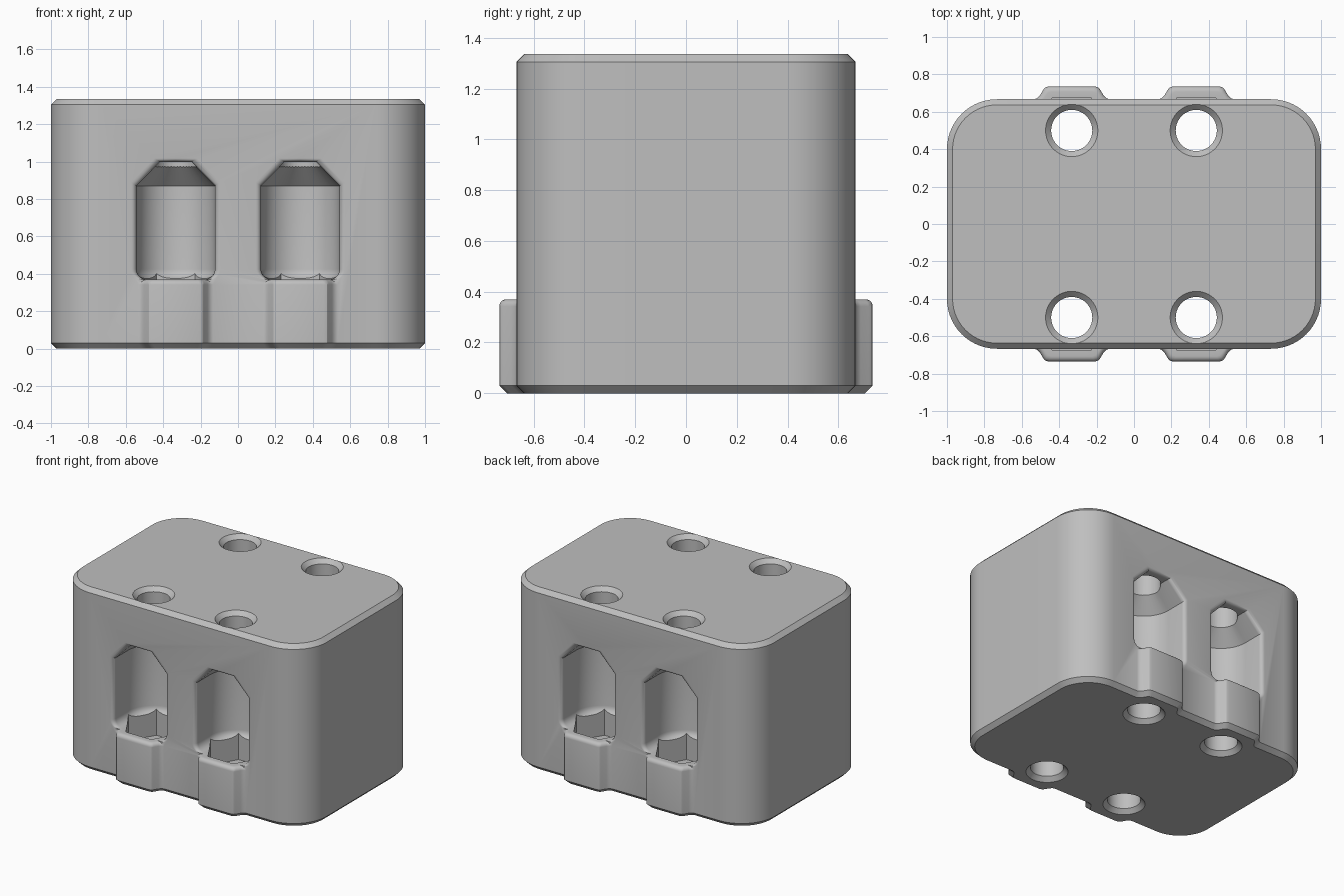
import bpy, bmesh
from math import sin, cos, pi, radians

if "Cube" in bpy.data.objects:
    bpy.data.objects.remove(bpy.data.objects["Cube"])

# Main dimensions
HALF_X, HALF_Y, HEIGHT = 1.0, 0.667, 1.335
CORNER, CHAMFER = 0.267, 0.03
HOLE_X, HOLE_Y, HOLE_R = 0.333, 0.5, 0.11
FLOOR, POCKET_R, LIP = 0.37, 0.21, 0.028

grey = bpy.data.materials.new("plain grey")
grey.use_nodes = True
colour = (0.52, 0.52, 0.52, 1)
grey.diffuse_color = colour
grey.node_tree.nodes["Principled BSDF"].inputs["Base Color"].default_value = colour


def make_object(name, bm):
    bmesh.ops.remove_doubles(bm, verts=bm.verts, dist=1e-5)
    bmesh.ops.recalc_face_normals(bm, faces=bm.faces)
    mesh = bpy.data.meshes.new(name)
    bm.to_mesh(mesh)
    bm.free()
    obj = bpy.data.objects.new(name, mesh)
    bpy.context.collection.objects.link(obj)
    mesh.materials.append(grey)
    return obj


def loft(name, rings):
    """Closed solid through a stack of point rings."""
    bm = bmesh.new()
    loops = [[bm.verts.new(p) for p in ring] for ring in rings]
    n = len(loops[0])
    for a, b in zip(loops, loops[1:]):
        for i in range(n):
            j = (i + 1) % n
            bm.faces.new((a[i], a[j], b[j], b[i]))
    bm.faces.new(loops[0])
    bm.faces.new(loops[-1])
    return make_object(name, bm)


def circle(x, y, z, r, n):
    return [(x + r * cos(2 * pi * i / n), y + r * sin(2 * pi * i / n), z) for i in range(n)]


def rounded_ring(inset, z, steps=14):
    pts = []
    r = CORNER - inset
    for k, (sx, sy) in enumerate([(1, 1), (-1, 1), (-1, -1), (1, -1)]):
        for i in range(steps + 1):
            a = (k + i / steps) * pi / 2
            pts.append((sx * (HALF_X - CORNER) + r * cos(a),
                        sy * (HALF_Y - CORNER) + r * sin(a), z))
    return pts


def boss_ring(cx, side, inset, z):
    """Plan of the nut boss: flared foot, rounded shoulders, flat face."""
    half = [(.21, .58), (.2, .667), (.184, .673), (.17, .688),
            (.152, .718), (.143, .729), (.125, .735)]
    half = [(x - inset * 0.6, y - inset) for x, y in half]
    full = half + [(-x, y) for x, y in reversed(half)]
    return [(cx + x, side * y, z) for x, y in full]


def pocket(cx, side):
    """Domed screw pocket: half revolve at the back, straight and flared to the mouth."""
    fillet = 0.055
    prof = [(0, FLOOR)]
    for i in range(7):
        a = i / 6 * pi / 2
        prof.append((POCKET_R - fillet + fillet * sin(a), FLOOR + fillet - fillet * cos(a)))
    prof += [(POCKET_R, 0.87), (0.085, 0.998), (0, 0.998)]
    # Leg stations as (distance from the block centre, flare)
    leg = [(0.9, LIP)]
    for i in range(6, -1, -1):
        a = i / 6 * pi / 2
        leg.append((HALF_Y - LIP + LIP * sin(a), LIP * (1 - cos(a))))

    def section(y, flare, a):
        pts = []
        for r, z in prof:
            rr = r + flare if r > 0 else 0
            zz = z + flare * 0.7 if z > 0.8 else z
            pts.append((cx + rr * cos(a), side * (y - rr * sin(a)), zz))
        return pts

    rows = [section(y, f, 0) for y, f in leg]
    rows += [section(HOLE_Y, 0, pi * i / 32) for i in range(33)]
    rows += [section(y, f, pi) for y, f in reversed(leg)]
    bm = bmesh.new()
    grid = [[bm.verts.new(p) for p in row] for row in rows]
    for a, b in zip(grid, grid[1:]):
        for i in range(len(prof) - 1):
            bm.faces.new((a[i], a[i + 1], b[i + 1], b[i]))
    bm.faces.new(grid[0])
    bm.faces.new(grid[-1])
    return make_object("pocket_cutter", bm)


def combine(target, tool, operation):
    mod = target.modifiers.new(operation.lower(), "BOOLEAN")
    mod.operation, mod.solver, mod.object = operation, "EXACT", tool
    bpy.context.view_layer.objects.active = target
    bpy.ops.object.modifier_apply(modifier=mod.name)
    bpy.data.objects.remove(tool)


# Rounded block with chamfered rims
block = loft("mounting_block", [
    rounded_ring(CHAMFER, 0), rounded_ring(0, CHAMFER),
    rounded_ring(0, HEIGHT - CHAMFER), rounded_ring(CHAMFER, HEIGHT)])

places = [(sx * HOLE_X, sy) for sx in (-1, 1) for sy in (-1, 1)]

# Nut bosses with chamfered foot and rounded top
for cx, side in places:
    rings = [boss_ring(cx, side, CHAMFER, 0), boss_ring(cx, side, 0, CHAMFER)]
    for i in range(6):
        a = i / 5 * pi / 2
        rings.append(boss_ring(cx, side, LIP * (1 - cos(a)), FLOOR - LIP + LIP * sin(a)))
    combine(block, loft("boss", rings), "UNION")

# Pockets, hexagonal nut seats and countersunk through holes
for cx, side in places:
    combine(block, pocket(cx, side), "DIFFERENCE")
    y = side * HOLE_Y
    seat = loft("nut_seat", [circle(cx, y, z, 0.205, 6) for z in (0.21, 0.5)])
    combine(block, seat, "DIFFERENCE")
    stack = [(-0.02, 0.16), (CHAMFER, HOLE_R), (HEIGHT - CHAMFER, HOLE_R), (HEIGHT + 0.02, 0.16)]
    hole = loft("screw_hole", [circle(cx, y, z, r, 40) for z, r in stack])
    combine(block, hole, "DIFFERENCE")

# Smooth curved walls, crisp chamfers
bpy.ops.object.select_all(action="DESELECT")
block.select_set(True)
bpy.context.view_layer.objects.active = block
bpy.ops.object.shade_smooth_by_angle(angle=radians(28))
